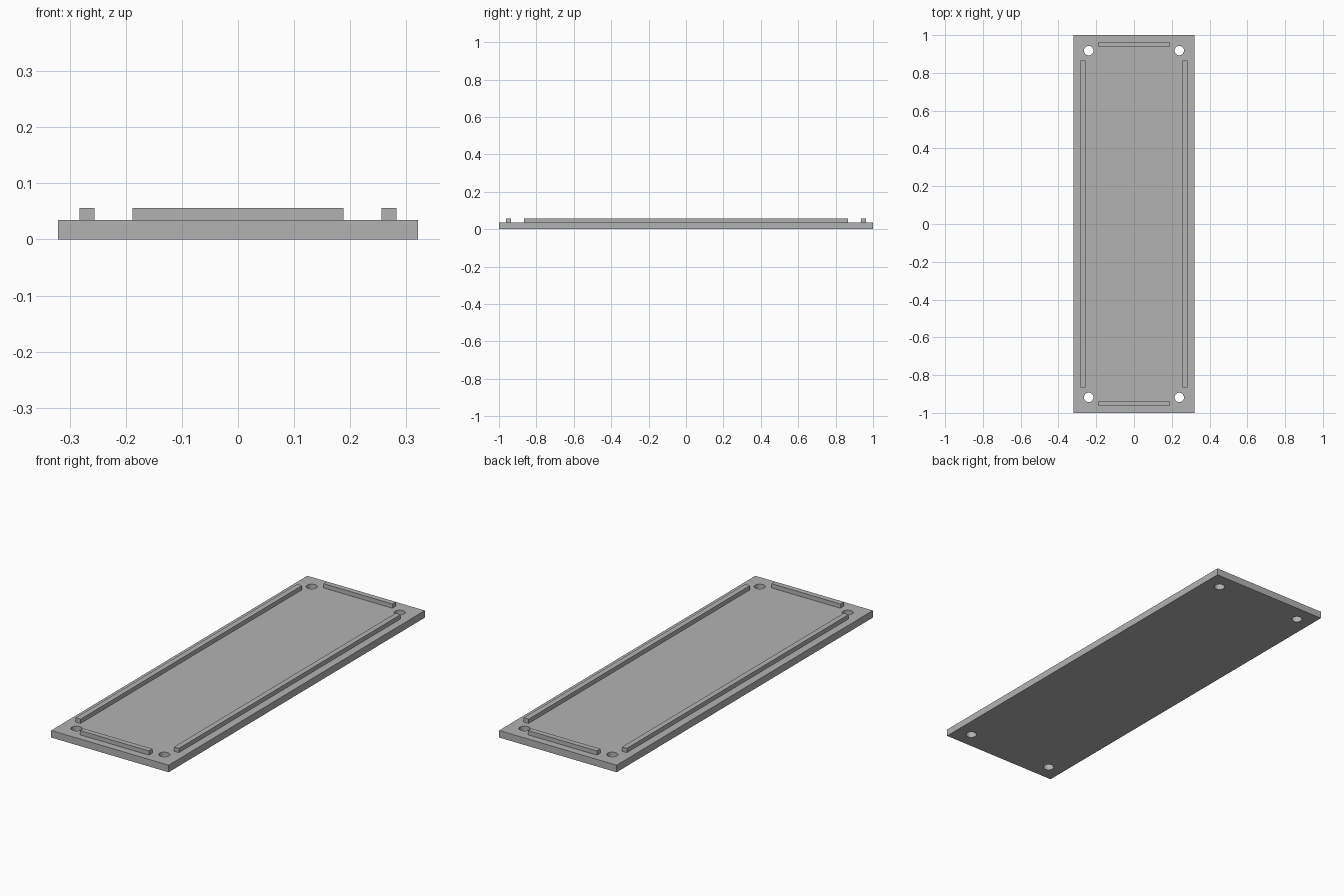
import bpy

if "Cube" in bpy.data.objects:
    bpy.data.objects.remove(bpy.data.objects["Cube"], do_unlink=True)

HALF_W, BASE_H, RIB_TOP = 0.321, 0.035, 0.056
HOLE_X, HOLE_Y, HOLE_R = 0.24, 0.918, 0.025

grey = bpy.data.materials.new("plain grey")
grey.use_nodes = True
colour = (0.45, 0.45, 0.45, 1)
grey.diffuse_color = colour
grey.node_tree.nodes["Principled BSDF"].inputs["Base Color"].default_value = colour


def box(name, x, y, z0, z1, half_x, half_y):
    bpy.ops.mesh.primitive_cube_add(size=2, location=(x, y, (z0 + z1) / 2))
    ob = bpy.context.object
    ob.name = name
    ob.scale = (half_x, half_y, (z1 - z0) / 2)
    bpy.ops.object.transform_apply(location=False, rotation=False, scale=True)
    ob.data.materials.append(grey)
    return ob


# Base plate
plate = box("base_plate", 0, 0, 0, BASE_H, HALF_W, 1)

# Corner screw holes, cut through the plate
cutters = []
for sx in (-1, 1):
    for sy in (-1, 1):
        bpy.ops.mesh.primitive_cylinder_add(
            vertices=32, radius=HOLE_R, depth=0.2,
            location=(sx * HOLE_X, sy * HOLE_Y, BASE_H / 2))
        cutter = bpy.context.object
        cutter.name = "hole_cutter"
        cutter.hide_render = True
        cutter.data.materials.append(grey)
        cutters.append(cutter)
        mod = plate.modifiers.new("hole", 'BOOLEAN')
        mod.operation = 'DIFFERENCE'
        mod.solver = 'EXACT'
        mod.object = cutter

bpy.context.view_layer.objects.active = plate
for mod in list(plate.modifiers):
    bpy.ops.object.modifier_apply(modifier=mod.name)
for cutter in cutters:
    bpy.data.objects.remove(cutter, do_unlink=True)

# Smooth hole walls, sharp edges elsewhere
bpy.ops.object.select_all(action='DESELECT')
plate.select_set(True)
bpy.ops.object.shade_smooth_by_angle()

# Raised locating ribs along the long sides and the ends
for side, s in (("right", -1), ("left", 1)):
    box(side + "_rib", s * 0.269, 0, BASE_H, RIB_TOP, 0.0135, 0.865)
for end, s in (("front", -1), ("back", 1)):
    box(end + "_rib", 0, s * 0.95, BASE_H, RIB_TOP, 0.188, 0.0135)
